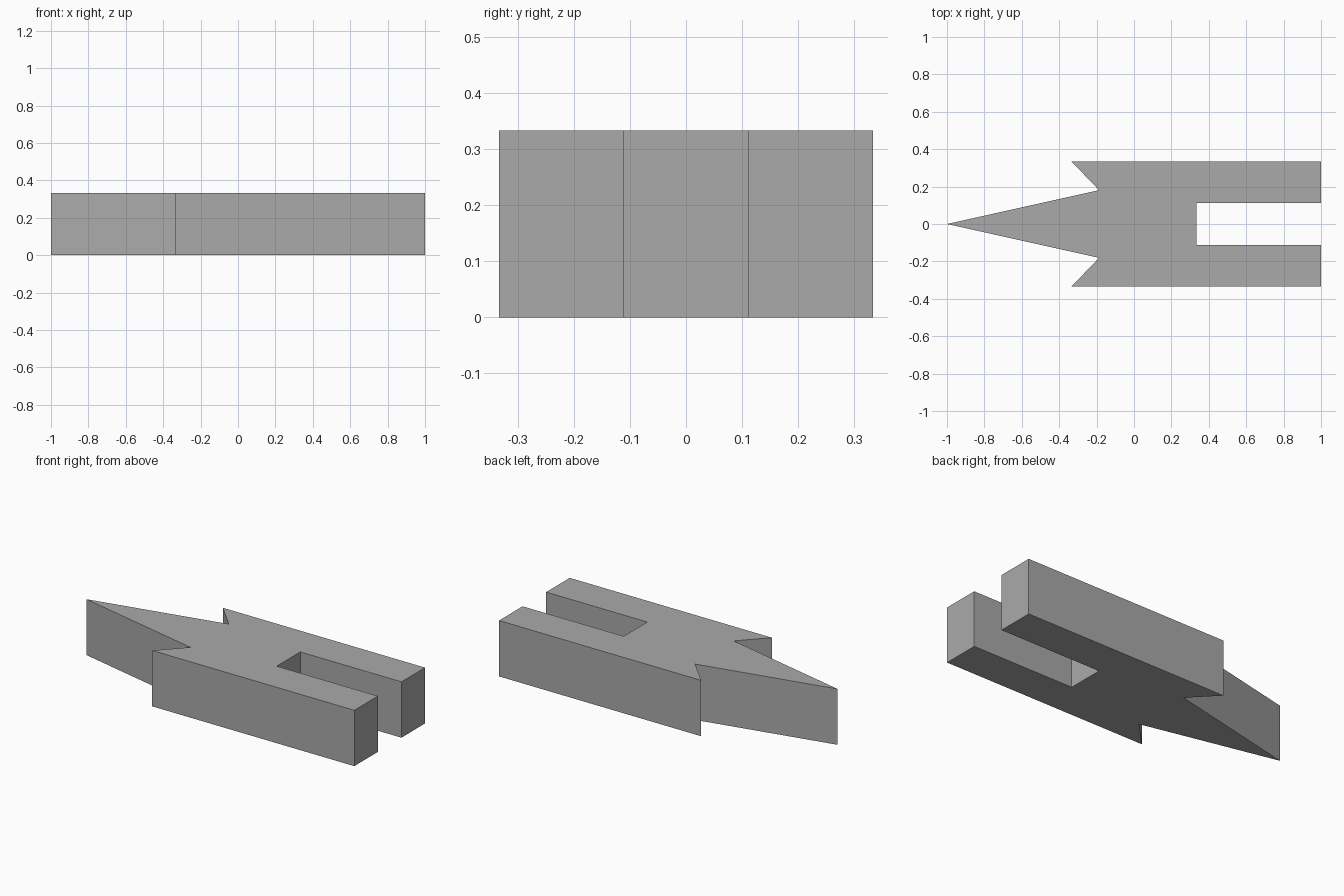
import bpy
import bmesh

cube = bpy.data.objects.get("Cube")
if cube:
    bpy.data.objects.remove(cube, do_unlink=True)

HEIGHT = 0.333

# Single flat grey
grey = bpy.data.materials.new("plain grey")
grey.use_nodes = True
colour = (0.4, 0.4, 0.4, 1)
grey.diffuse_color = colour
grey.node_tree.nodes["Principled BSDF"].inputs["Base Color"].default_value = colour

# Half outline: tip, notch, barb, prong end, slot
tip = (-1, 0)
half = [(-0.187, 0.181), (-0.333, 0.333), (1, 0.333), (1, 0.111), (0.333, 0.111)]
outline = [tip] + half + [(x, -y) for x, y in reversed(half)]

# Extrude the mirrored outline into a solid forked arrow
bm = bmesh.new()
base = bm.faces.new([bm.verts.new((x, y, 0)) for x, y in outline])
result = bmesh.ops.extrude_face_region(bm, geom=[base], use_keep_orig=True)
top = [v for v in result["geom"] if isinstance(v, bmesh.types.BMVert)]
bmesh.ops.translate(bm, verts=top, vec=(0, 0, HEIGHT))
bmesh.ops.recalc_face_normals(bm, faces=bm.faces)

mesh = bpy.data.meshes.new("forked_arrow")
bm.to_mesh(mesh)
bm.free()
mesh.materials.append(grey)
arrow = bpy.data.objects.new("forked_arrow", mesh)
bpy.context.collection.objects.link(arrow)
